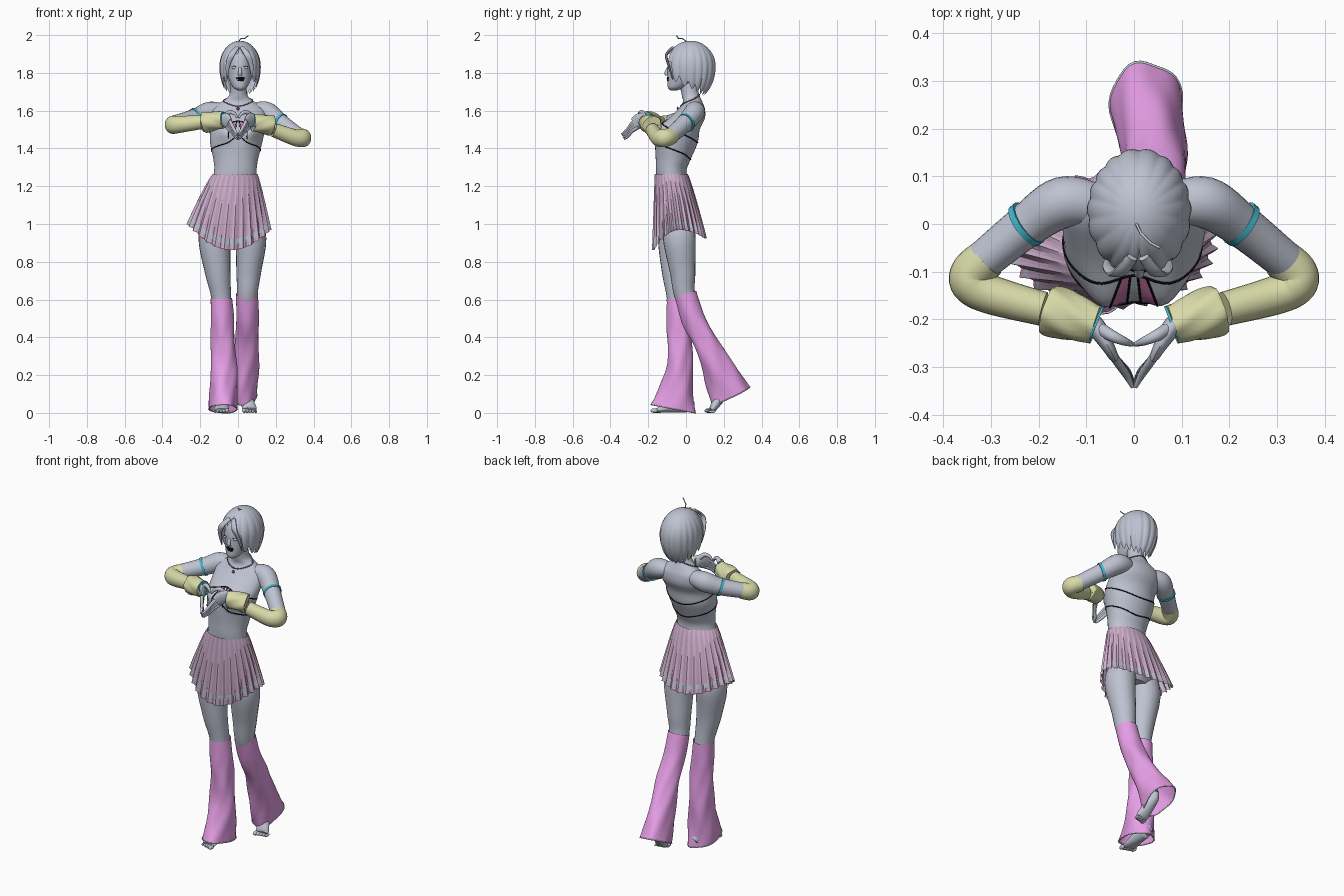
import bpy, bmesh, math
from mathutils import Vector
from mathutils.bvhtree import BVHTree

if "Cube" in bpy.data.objects:
    bpy.data.objects.remove(bpy.data.objects["Cube"])

def material(name, r, g, b):
    m = bpy.data.materials.new(name)
    m.diffuse_color = [((c / 255 + .055) / 1.055) ** 2.4 for c in (r, g, b)] + [1]
    m.use_nodes = True
    m.node_tree.nodes["Principled BSDF"].inputs["Base Color"].default_value = m.diffuse_color
    return m

GREY = material("pale grey", 190, 195, 209)
PINK = material("orchid pink", 232, 160, 232)
MAUVE = material("mauve", 210, 182, 208)
PLEAT = material("pleat mauve", 198, 162, 194)
PLUM = material("dusky plum", 140, 95, 130)
YELLOW = material("pale olive yellow", 216, 218, 168)
TEAL = material("teal", 70, 185, 205)
BLACK = material("black", 10, 8, 12)
ROSE = material("deep rose", 205, 120, 175)
WHITE = material("off white", 215, 222, 230)

def finish(name, bm, mats, sharp=50):
    bmesh.ops.recalc_face_normals(bm, faces=bm.faces)
    me = bpy.data.meshes.new(name)
    bm.to_mesh(me)
    bm.free()
    for m in mats:
        me.materials.append(m)
    me.shade_smooth()
    me.set_sharp_from_angle(angle=math.radians(sharp))
    ob = bpy.data.objects.new(name, me)
    bpy.context.collection.objects.link(ob)
    return ob

def grid(name, rows, mats, cap=(False, False), wrap=True, pick=None, sharp=50):
    """Skin a list of point rows; pick(i, j) gives the material slot."""
    bm = bmesh.new()
    vs = [[bm.verts.new(p) for p in row] for row in rows]
    n = len(rows[0])
    for i in range(len(rows) - 1):
        for j in range(n if wrap else n - 1):
            k = (j + 1) % n
            f = bm.faces.new((vs[i][j], vs[i][k], vs[i + 1][k], vs[i + 1][j]))
            f.material_index = pick(i, j) if pick else 0
    for c, row in zip(cap, (vs[0], vs[-1])):
        if c:
            bm.faces.new(row)
    return finish(name, bm, mats, sharp)

def spline(pts, sub):
    """Catmull-Rom through tuples of any length."""
    out, e = [], [pts[0]] + list(pts) + [pts[-1]]
    for i in range(len(pts) - 1):
        a, b, c, d = e[i:i + 4]
        for s in range(sub):
            t = s / sub
            out.append([.5 * (2 * q + (r - p) * t + (2 * p - 5 * q + 4 * r - w) * t * t
                              + (3 * q - p - 3 * r + w) * t ** 3) for p, q, r, w in zip(a, b, c, d)])
    return out + [list(pts[-1])]

def loft(name, pts, mat, n=24, ref=(1, 0, 0), flat=False, cap=(True, True), sub=6, warp=None):
    """Ellipse rings (x, y, z, ra, rb) along a path, horizontal if flat."""
    path = spline(pts, sub)
    cs = [Vector(p[:3]) for p in path]
    rows = []
    for i, p in enumerate(path):
        u, v = Vector((1, 0, 0)), Vector((0, -1, 0))
        if not flat:
            t = (cs[min(i + 1, len(cs) - 1)] - cs[max(i - 1, 0)]).normalized()
            r = Vector(ref)
            u = (r - t * r.dot(t)).normalized()
            v = t.cross(u)
        row = []
        for j in range(n):
            a = 2 * math.pi * j / n
            d = u * max(p[3], .001) * math.sin(a) + v * max(p[4], .001) * math.cos(a)
            q = cs[i] + d
            row.append(warp(q, d, a) if warp else q)
        rows.append(row)
    return grid(name, rows, [mat], cap)

def ball(name, c, s, mat):
    bm = bmesh.new()
    bmesh.ops.create_uvsphere(bm, u_segments=16, v_segments=10, radius=1)
    for v in bm.verts:
        v.co = Vector(c) + Vector([a * b for a, b in zip(v.co, s)])
    return finish(name, bm, [mat])

def wire(name, pts, r, mat, cyclic=False):
    cu = bpy.data.curves.new(name, 'CURVE')
    cu.dimensions, cu.bevel_depth, cu.bevel_resolution = '3D', r, 1
    sp = cu.splines.new('POLY')
    sp.points.add(len(pts) - 1)
    for q, p in zip(sp.points, pts):
        q.co = (*p, 1)
    sp.use_cyclic_u = cyclic
    cu.materials.append(mat)
    ob = bpy.data.objects.new(name, cu)
    bpy.context.collection.objects.link(ob)
    bpy.ops.object.select_all(action='DESELECT')
    ob.select_set(True)
    bpy.context.view_layer.objects.active = ob
    bpy.ops.object.convert(target='MESH')

# Torso and neck, with the bust pushed out of the front
def bust(q, d, a):
    if d.y < 0:
        for s in (-1, 1):
            q.y -= .033 * math.exp(-((q.x - s * .066) / .045) ** 2 - ((q.z - 1.49) / .05) ** 2)
    return q
torso = loft("torso", [(-.03, -.04, .95, .08, .06), (-.035, -.04, 1.03, .158, .1), (-.03, -.06, 1.15, .132, .088),
    (-.015, -.078, 1.27, .113, .08), (-.012, -.068, 1.34, .118, .092), (-.01, -.05, 1.43, .138, .112),
    (-.002, -.035, 1.5, .145, .108), (0, .005, 1.56, .15, .095), (0, .03, 1.61, .14, .07), (0, .035, 1.645, .09, .052),
    (.002, .025, 1.68, .05, .047), (.003, .01, 1.74, .042, .045), (.006, 0, 1.78, .04, .045)],
    GREY, n=56, flat=True, warp=bust)
me = torso.data
tree = BVHTree.FromPolygons([v.co for v in me.vertices], [p.vertices[:] for p in me.polygons])

def on_torso(a, z, cy=-.045, off=.001):
    d = Vector((math.sin(a), -math.cos(a), 0))
    o = Vector((0, cy, z))
    hit = tree.ray_cast(o, d)[0]
    return (hit if hit else o + d * .1) + d * off

# Bandeau trims, centre panels and necklace laid on the torso
turn = [2 * math.pi * i / 90 - math.pi for i in range(90)]
for nm, zf, zb, lift in (("bandeau_top_trim", 1.545, 1.43, 0), ("bandeau_lower_trim", 1.43, 1.34, .035)):
    wire(nm, [on_torso(a, (zf + zb) / 2 + (zf - zb) / 2 * math.cos(a) + lift * math.exp(-(a / .3) ** 2))
              for a in turn], .0028, BLACK, True)
for s in (-1, 1):
    rows = [[on_torso(s * (.12 + .25 * j / 5), 1.485 + .058 * i / 5) for j in range(6)] for i in range(6)]
    grid("bandeau_panel", rows, [ROSE], wrap=False)
    for e in (.12, .37):
        wire("panel_trim", [on_torso(s * e, 1.45 + .093 * i / 8) for i in range(9)], .0024, BLACK)
wire("necklace", [on_torso(a, 1.655 - .03 * math.cos(a), .025, .002) for a in turn], .0032, PLUM, True)
ball("pendant", on_torso(0, 1.61, .02, .004), (.007, .005, .011), PLUM)

# Head and face
loft("head", [(.012, -.066, 1.706, .01, .014), (.011, -.052, 1.722, .036, .044), (.01, -.026, 1.76, .056, .072),
    (.01, -.01, 1.8, .064, .088), (.009, 0, 1.85, .069, .096), (.008, .01, 1.9, .068, .09), (.007, .02, 1.945, .04, .05)],
    GREY, n=32, flat=True)
loft("nose", [(.01, -.09, 1.835, .006, .006), (.011, -.103, 1.805, .01, .011), (.011, -.1, 1.787, .011, .01)], GREY, n=12, flat=True)
ball("upper_lip", (.013, -.094, 1.772), (.024, .008, .007), BLACK)
ball("lower_lip", (.013, -.092, 1.762), (.019, .009, .008), BLACK)
for s in (-1, 1):
    ball("eye", (.01 + s * .03, -.086, 1.828), (.013, .007, .007), WHITE)
    wire("eyelash", [(.01 + s * (.03 + .015 * t), -.093 + .006 * t * t + .004 * t, 1.836 - .004 * t * t)
                     for t in (-1, -.5, 0, .5, 1)], .001, BLACK)

# Hair: bob cap with ridged locks, ragged ends and an open face
def hair_end(a):
    b = math.degrees(min(a, 2 * math.pi - a))
    keys = [(0, 55), (16, 68), (32, 84), (44, 116), (90, 130), (130, 145), (180, 152)]
    for (x0, y0), (x1, y1) in zip(keys, keys[1:]):
        if b <= x1 + .01:
            return y0 + (y1 - y0) * (b - x0) / (x1 - x0)
rows = []
for i in range(25):
    row = []
    for j in range(144):
        a = 2 * math.pi * j / 144
        lock = abs(math.sin(9 * a + .6 * math.sin(3 * a)))
        v = (i + .05) / 24.05
        p = math.radians(hair_end(a) - 14 * (1 - lock)) * v
        k = math.sin(p) * (1 + .06 * (lock - .6) * v)
        row.append(Vector((.011 + .108 * k * math.sin(a), .025 - .132 * k * math.cos(a),
                           1.835 + (.135 if math.cos(p) > 0 else .18) * math.cos(p))))
    rows.append(row)
grid("hair", rows, [GREY], cap=(True, False))
wire("stray_lock", [(.005, 0, 1.968), (.015, -.02, 1.982), (.035, -.04, 1.982), (.055, -.05, 1.997)], .003, GREY)
for s in (-1, 1):
    loft("fringe_lock", [(.008 + s * .012, -.07, 1.935, .012, .008), (.008 + s * .042, -.104, 1.895, .016, .007),
        (.008 + s * .062, -.092, 1.84, .012, .006), (.008 + s * .066, -.07, 1.765, .002, .002)], GREY, n=10)

# Arms, gloves, bands and hands forming a heart
for s, ze, zw in ((-1, 1.525, 1.545), (1, 1.455, 1.53)):
    up = (0, 0, 1)
    zm = 1.59 + (ze - 1.59) * .4
    loft("arm", [(s * .08, .04, 1.6, .04, .045), (s * .15, .045, 1.592, .055, .054), (s * .225, -.003, zm, .047, .046),
        (s * .32, -.08, ze + .012, .042, .041)], GREY, ref=up)
    loft("arm_band", [(s * .22, .003, zm + .002, .052, .051), (s * .231, -.005, zm - .003, .051, .05)], TEAL, ref=up, sub=1)
    loft("glove", [(s * .308, -.072, ze + .014, .044, .043), (s * .338, -.1, ze + .003, .047, .045), (s * .34, -.125, ze, .048, .044),
        (s * .3, -.148, ze + .003, .044, .041), (s * .19, -.178, (ze + zw) / 2 + .005, .037, .036)], YELLOW, ref=up)
    loft("glove_cuff", [(s * .175, -.18, zw - .008, .036, .036), (s * .178, -.179, zw - .008, .053, .052), (s * .13, -.195, zw, .05, .05),
        (s * .08, -.21, zw + .005, .045, .041)], YELLOW, ref=up, warp=lambda q, d, a: q + d * .05 * math.sin(5 * a + 60 * q.x))
    loft("cuff_edge", [(s * .083, -.209, zw + .005, .045, .041), (s * .078, -.211, zw + .005, .045, .041)], TEAL, ref=up, sub=1)
    loft("palm", [(s * .095, -.2, zw + .005, .026, .022), (s * .075, -.222, 1.552, .034, .02), (s * .058, -.25, 1.545, .04, .015),
        (s * .046, -.272, 1.53, .034, .011)], GREY, n=16, ref=up)
    for i in range(4):
        loft("finger", [(s * .058, -.25, 1.573 - .02 * i, .01, .011), (s * .038, -.284, 1.535 - .014 * i, .0095, .0095),
            (s * .016, -.316 + .003 * i, 1.494 - .01 * i, .008, .008), (s * .003, -.342 + .005 * i, 1.476 - .009 * i, .004, .004)],
            GREY, n=10, ref=up, sub=4)
    loft("thumb", [(s * .068, -.222, 1.572, .014, .014), (s * .045, -.235, 1.592, .012, .012), (s * .02, -.246, 1.585, .009, .009),
        (s * .003, -.252, 1.562, .005, .005)], GREY, n=10, ref=up, sub=4)

# Pleated skirt: sawtooth ring flaring to a curved hem
PL, NV = 28, 14
rows = []
for i in range(NV + 1):
    v, row = i / NV, []
    for j in range(PL * 4):
        a = 2 * math.pi * j / (PL * 4)
        c, sn = math.cos(a), math.sin(a)
        hem = .985 - (.122 if c > 0 else .06) * c * c - .015 * sn
        w = v ** .85
        r = 1 + (.01 + .075 * v) * (0, .55, 1, .2)[j % 4] - .045 * v
        row.append(Vector((-.015 - .033 * w + (.118 + .1 * w) * r * sn, -.078 + .043 * w - (.087 + .053 * w) * r * c,
                           1.265 + (hem - 1.265) * v)))
    rows.append(row)
grid("skirt", rows, [MAUVE, PLEAT, GREY], pick=lambda i, j: 2 if i == NV - 2 else 1 if j % 4 in (0, 3) else 0, sharp=25)

# Legs: one straight, one bent back
loft("front_leg", [(-.105, -.05, 1.02, .078, .075), (-.124, -.06, .92, .085, .088), (-.108, -.06, .75, .068, .068), (-.088, -.045, .6, .052, .055),
    (-.08, -.03, .4, .05, .052), (-.08, .0, .09, .032, .034)], GREY)
loft("back_leg", [(.045, -.04, 1.02, .075, .075), (.068, -.035, .92, .082, .086), (.057, -.018, .75, .066, .068), (.048, 0, .6, .052, .054),
    (.042, .1, .38, .046, .048), (.032, .2, .14, .03, .032)], GREY)

# Flared leg warmers with soft folds and pale hems
def folds(q, d, a):
    low = max(0, min(1, (.6 - q.z) * 5))
    return q + d * low * (.045 * math.sin(3 * a + 17 * q.z) + .03 * math.sin(5 * a - 23 * q.z))
warmers = {"front": [(-.088, -.042, .605, .057, .06), (-.083, -.04, .5, .061, .062), (-.078, -.034, .36, .064, .064), (-.076, -.034, .24, .069, .07),
    (-.077, -.05, .12, .073, .09), (-.078, -.068, .022, .075, .118)],
    "back": [(.048, -.003, .63, .058, .059), (.05, .038, .5, .06, .062), (.05, .1, .38, .061, .064), (.044, .152, .27, .066, .076),
    (.033, .2, .17, .071, .096), (.025, .24, .088, .074, .112)]}
for nm, pts in warmers.items():
    ob = loft(nm + "_leg_warmer", pts, PINK, n=40, cap=(False, False), sub=8, warp=folds)
    wire(nm + "_warmer_hem", [v.co.copy() for v in ob.data.vertices[-40:]], .003, WHITE, True)

# Bare feet with toes
loft("front_foot", [(-.078, .035, .03, .02, .022), (-.08, .005, .042, .03, .04), (-.084, -.07, .034, .034, .032), (-.088, -.135, .018, .04, .016),
    (-.089, -.155, .014, .034, .01)], GREY)
loft("back_foot", [(.032, .215, .15, .022, .022), (.036, .2, .115, .03, .036), (.048, .17, .065, .034, .026), (.06, .143, .025, .038, .02),
    (.063, .13, .016, .034, .012)], GREY)
for i in range(5):
    r = .012 - .0012 * i
    ball("front_toe", (-.058 - .016 * i, -.168 + .006 * i, r), (r, .02, r), GREY)
    ball("back_toe", (.034 + .015 * i, .118 + .005 * i, r), (r, .02, r), GREY)
